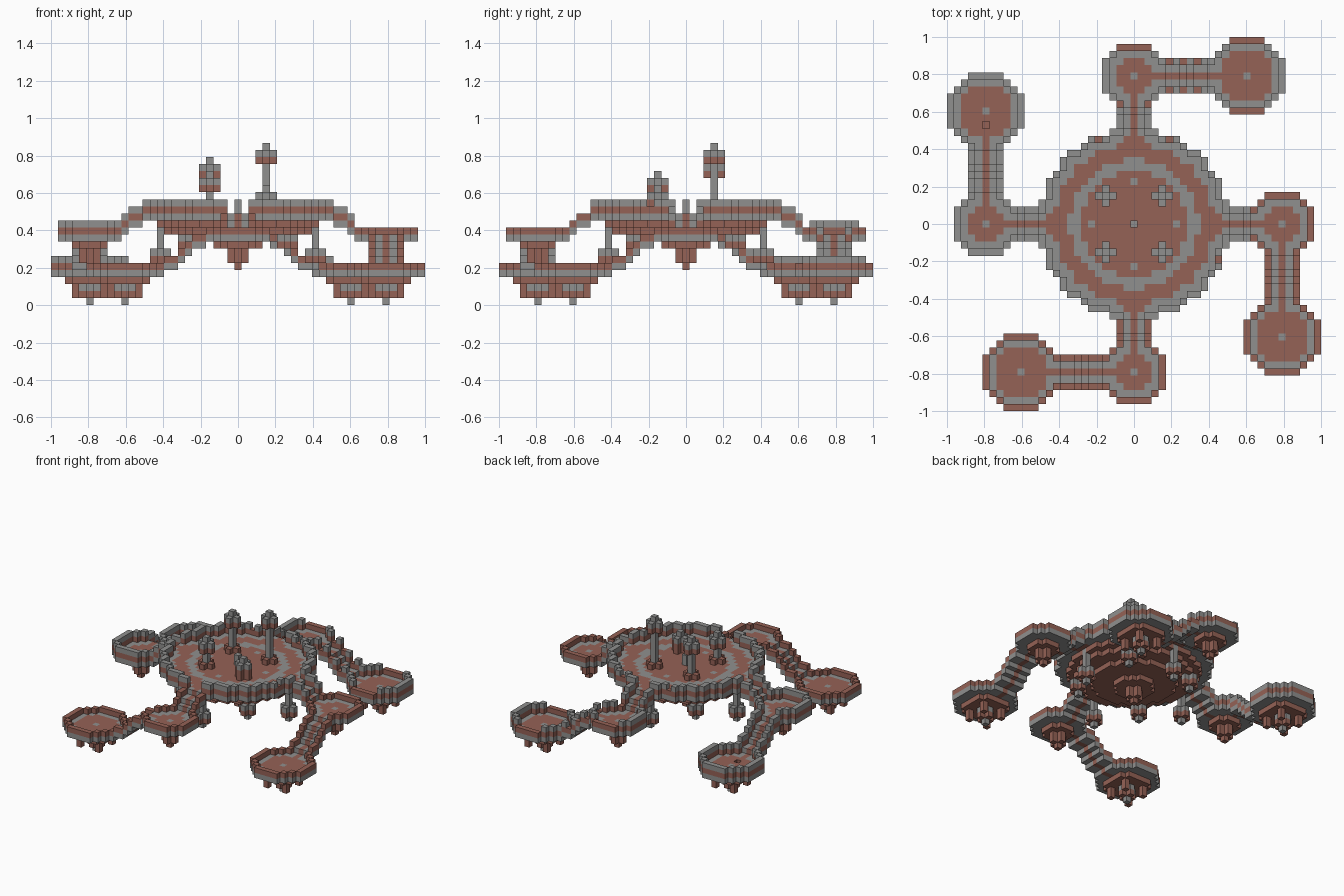
import bpy
import bmesh
from math import hypot

UNIT = 2 / 53          # edge of one block
STONE, BRICK = 0, 1
grid = {}              # block cell -> (part name, colour)

cube = bpy.data.objects.get("Cube")
if cube:
    bpy.data.objects.remove(cube, do_unlink=True)


def make_material(name, colour):
    mat = bpy.data.materials.new(name)
    mat.use_nodes = True
    mat.diffuse_color = colour
    mat.node_tree.nodes["Principled BSDF"].inputs["Base Color"].default_value = colour
    return mat


materials = [make_material("grey_stone", (0.28, 0.28, 0.275, 1)),
             make_material("red_brick", (0.3, 0.122, 0.093, 1))]


def put(part, x, y, z, colour, turns=0):
    """Place a block, turned clockwise by quarter turns about the centre."""
    for _ in range(turns):
        x, y = y, -x
    grid[(x, y, z)] = (part, colour)


def disc(radius):
    n = int(radius)
    return [(x, y) for x in range(-n, n + 1) for y in range(-n, n + 1)
            if hypot(x, y) <= radius]


def toward(x, y, openings, width):
    """True on a strip that runs from the middle toward an opening."""
    return any(x * a + y * b > 0 and abs(x * b - y * a) <= width for a, b in openings)


def is_rim(x, y, radius):
    return max(hypot(abs(x) + 1, y), hypot(x, abs(y) + 1)) > radius


def plus(part, x, y, z, colour, turns=0):
    for dx, dy in disc(1):
        put(part, x + dx, y + dy, z, colour, turns)


def lantern(part, x, y, z, turns):
    """Hanging lantern whose lowest block is at z."""
    put(part, x, y, z, STONE, turns)
    plus(part, x, y, z + 1, BRICK, turns)
    plus(part, x, y, z + 2, STONE, turns)


def has_parapet(style, dx, along):
    return style == "full" or (style == "sides" and abs(dx) > 2) or \
        (style == "teeth" and along % 2 == 0)


def platform(part, cx, cy, level, radius, brick_radius, openings, style, turns):
    # Floor, wall and parapet
    for x, y in disc(radius):
        brick = hypot(x, y) <= brick_radius or toward(x, y, openings, 0)
        put(part, cx + x, cy + y, level, BRICK if brick and (x or y) else STONE, turns)
        if is_rim(x, y, radius) and not toward(x, y, openings, 1):
            put(part, cx + x, cy + y, level + 1, BRICK, turns)
            if has_parapet(style, x, 1):
                put(part, cx + x, cy + y, level + 2, STONE, turns)


def walkway_row(part, cells, level, parapet, turns):
    # Five blocks across: brick strip, stone sides and brick walls
    for t, (x, y) in zip(range(-2, 3), cells):
        put(part, x, y, level, STONE if t else BRICK, turns)
        if abs(t) == 2:
            put(part, x, y, level + 1, BRICK, turns)
            if parapet:
                put(part, x, y, level + 2, STONE, turns)


# Main deck: floor with rings, rim wall and parapet
AXES = [(1, 0), (-1, 0), (0, 1), (0, -1)]
DECK = 13.5
for x, y in disc(DECK):
    r = hypot(x, y)
    stone = r > 11.4 or 7.55 < r < 9.1 or (x * y == 0 and abs(x + y) in (0, 6))
    if r > 11.4 and toward(x, y, AXES, 1 if r < 12.5 else 0):
        stone = False
    put("main_deck", x, y, 12, STONE if stone else BRICK)
    if is_rim(x, y, DECK) and not toward(x, y, AXES, 1):
        put("main_deck", x, y, 13, BRICK)
        if not ((abs(x) == 5 and y == 12) or (x == 12 and y == -5)):
            put("main_deck", x, y, 14, STONE)

# Stepped underside of the deck
for z, radius in ((11, 11.5), (10, 10.2), (9, 7.5), (8, 3.2), (7, 1), (6, 1), (5, 0)):
    for x, y in disc(radius):
        put("deck_underside", x, y, z, BRICK)

# Four arms, each with two platforms and two walkways
STYLES = ["sides", "none", "none", "full"]
SIDES = ["back", "left", "front", "right"]
for turns, (style, side) in enumerate(zip(STYLES, SIDES)):
    bridge = side + "_bridge"
    for y, level in ((13, 12), (14, 11), (15, 11), (16, 10)):
        walkway_row(bridge, [(t, y) for t in range(-2, 3)], level, turns != 2, turns)

    inner = side + "_inner_platform"
    platform(inner, 0, 21, 9, 4.5, 2.5, [(0, -1), (1, 0)], style, turns)
    for x, y in disc(2.5):
        put(inner, x, 21 + y, 8, BRICK, turns)
    for z in (7, 6):
        plus(inner, 0, 21, z, BRICK, turns)
    put(inner, 0, 21, 5, BRICK, turns)

    stair = side + "_stair"
    for x in range(5, 11):
        level = round(9 - 5 * (x - 4) / 7)
        parapet = has_parapet("teeth" if style == "sides" else style, 0, x)
        walkway_row(stair, [(x, 21 + t) for t in range(-2, 3)], level, parapet, turns)

    # Outer platform with a lantern and four short legs underneath
    outer = side + "_outer_platform"
    platform(outer, 16, 21, 4, 5.5, 3.7, [(-1, 0)], style, turns)
    for x, y in disc(3.7):
        put(outer, 16 + x, 21 + y, 3, BRICK, turns)
    for x in (-2, 2):
        for y in (-2, 2):
            for z in (1, 2):
                put(outer, 16 + x, 21 + y, z, BRICK, turns)
    lantern(outer, 16, 21, 0, turns)

    # Hanging lanterns below the rim
    for z in (8, 9, 10, 11):
        put(side + "_lantern", 0, 11, z, STONE, turns)
    lantern(side + "_lantern", 0, 11, 5, turns)
    lantern(side + "_corner_lantern", 7, 7, 7, turns)

    # Lamp post on the deck, each at its own height
    top = (22, 16, 18, 20)[turns]
    post = side + "_lamp_post"
    for z in range(13, top + 1):
        put(post, 4, 4, z, STONE, turns)
    plus(post, 4, 4, 13, BRICK, turns)
    plus(post, 4, 4, top - 1, STONE, turns)
    plus(post, 4, 4, top - 2, BRICK, turns)

# Short spire in the middle, and a drain hole in one platform
for z in (13, 14):
    put("centre_spire", 0, 0, z, STONE)
grid.pop((-21, 14, 4), None)


def build(part, cells):
    """Make a mesh from the exposed sides of a part's blocks."""
    bm = bmesh.new()
    verts = {}

    def vert(corner):
        if corner not in verts:
            x, y, z = corner
            verts[corner] = bm.verts.new(((x - 0.5) * UNIT, (y - 0.5) * UNIT, z * UNIT))
        return verts[corner]

    for cell, colour in cells.items():
        for axis in range(3):
            for step in (0, 1):
                beside = list(cell)
                beside[axis] += 2 * step - 1
                if tuple(beside) in grid:
                    continue
                loop = []
                for u, v in ((0, 0), (1, 0), (1, 1), (0, 1)):
                    corner = list(cell)
                    corner[axis] += step
                    corner[(axis + 1) % 3] += u
                    corner[(axis + 2) % 3] += v
                    loop.append(vert(tuple(corner)))
                face = bm.faces.new(loop if step else loop[::-1])
                face.material_index = colour
    mesh = bpy.data.meshes.new(part)
    bm.to_mesh(mesh)
    bm.free()
    for mat in materials:
        mesh.materials.append(mat)
    bpy.context.collection.objects.link(bpy.data.objects.new(part, mesh))


parts = {}
for cell, (part, colour) in grid.items():
    parts.setdefault(part, {})[cell] = colour
for part, cells in parts.items():
    build(part, cells)
